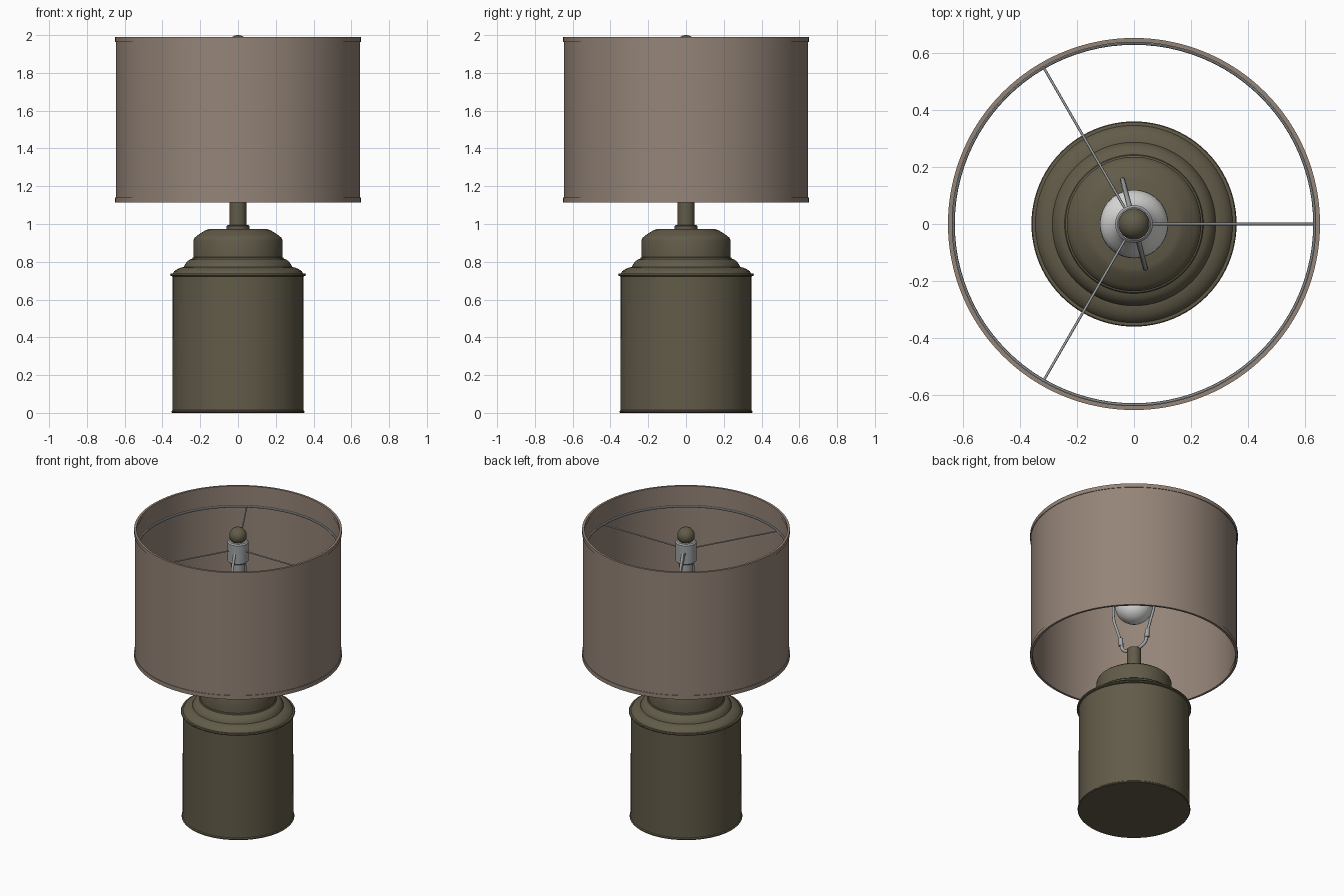
import bpy, bmesh, math
from mathutils import Vector

if "Cube" in bpy.data.objects:
    bpy.data.objects.remove(bpy.data.objects["Cube"])


def material(name, rgb):
    m = bpy.data.materials.new(name)
    m.diffuse_color = (*rgb, 1.0)
    m.use_nodes = True
    m.node_tree.nodes["Principled BSDF"].inputs["Base Color"].default_value = m.diffuse_color
    return m


BRONZE = material("olive bronze", (0.122, 0.105, 0.066))
FABRIC = material("taupe fabric", (0.300, 0.232, 0.188))
METAL = material("grey metal", (0.36, 0.38, 0.39))
GLASS = material("white glass", (0.75, 0.75, 0.73))


def finish(ob, mat, angle=35):
    ob.data.materials.clear()
    ob.data.materials.append(mat)
    bpy.ops.object.select_all(action='DESELECT')
    ob.select_set(True)
    bpy.context.view_layer.objects.active = ob
    bpy.ops.object.shade_smooth_by_angle(angle=math.radians(angle))
    return ob


def lathe(name, profile, mat, closed=False, steps=96):
    """Spin an (r, z) profile around the z axis."""
    bm = bmesh.new()
    vs = [bm.verts.new((r, 0, z)) for r, z in profile]
    edges = [bm.edges.new(p) for p in zip(vs, vs[1:])]
    if closed:
        edges.append(bm.edges.new((vs[-1], vs[0])))
    bmesh.ops.spin(bm, geom=vs + edges, cent=(0, 0, 0), axis=(0, 0, 1),
                   angle=math.tau, steps=steps, use_duplicate=False)
    bmesh.ops.remove_doubles(bm, verts=bm.verts, dist=1e-5)
    bmesh.ops.recalc_face_normals(bm, faces=bm.faces)
    me = bpy.data.meshes.new(name)
    bm.to_mesh(me)
    bm.free()
    ob = bpy.data.objects.new(name, me)
    bpy.context.collection.objects.link(ob)
    return finish(ob, mat)


def wire(name, points, radius, mat, smooth=True):
    """Round wire through the given points, turned into a mesh."""
    cu = bpy.data.curves.new(name, 'CURVE')
    cu.dimensions = '3D'
    cu.bevel_depth = radius
    cu.bevel_resolution = 2
    cu.use_fill_caps = True
    if smooth:
        cu.resolution_u = 8
        sp = cu.splines.new('BEZIER')
        sp.bezier_points.add(len(points) - 1)
        for bp, p in zip(sp.bezier_points, points):
            bp.co = p
            bp.handle_left_type = bp.handle_right_type = 'AUTO'
    else:
        sp = cu.splines.new('POLY')
        sp.points.add(len(points) - 1)
        for q, p in zip(sp.points, points):
            q.co = (*p, 1)
    ob = bpy.data.objects.new(name, cu)
    bpy.context.collection.objects.link(ob)
    bpy.ops.object.select_all(action='DESELECT')
    ob.select_set(True)
    bpy.context.view_layer.objects.active = ob
    bpy.ops.object.convert(target='MESH')
    return finish(bpy.context.object, mat, 60)


# Canister base with rolled rims, stepped shoulder and neck
lathe("base", [
    (0, 0), (0.349, 0), (0.353, 0.004), (0.353, 0.009), (0.347, 0.014),
    (0.346, 0.722), (0.356, 0.725), (0.359, 0.731), (0.356, 0.737),
    (0.345, 0.738), (0.338, 0.750), (0.320, 0.762), (0.300, 0.770),
    (0.286, 0.772), (0.283, 0.782), (0.272, 0.799), (0.257, 0.811),
    (0.243, 0.816), (0.240, 0.822), (0.235, 0.824), (0.235, 0.915),
    (0.230, 0.927), (0.215, 0.940), (0.190, 0.956), (0.172, 0.967),
    (0.155, 0.973), (0.0, 0.975)], BRONZE)

# Stem with collar
lathe("stem", [(0, 0.97), (0.060, 0.97), (0.060, 0.990), (0.055, 0.995),
               (0.045, 0.996), (0.045, 1.16), (0, 1.16)], BRONZE, steps=48)

# Open drum shade and its edge trims
lathe("shade", [(0.647, 1.118), (0.647, 1.988), (0.639, 1.988),
                (0.639, 1.118)], FABRIC, closed=True, steps=128)
for label, z0, z1 in (("bottom", 1.113, 1.140), ("top", 1.963, 1.990)):
    lathe(f"shade_{label}_trim", [(0.651, z0), (0.651, z1), (0.636, z1),
                                  (0.636, z0)], FABRIC, closed=True, steps=128)

# Spider fitter: ring inside the shade and three spokes
lathe("fitter_ring", [(0.634 + 0.007 * math.cos(a), 1.85 + 0.007 * math.sin(a))
                      for a in [i * math.tau / 8 for i in range(8)]],
      METAL, closed=True)
for i in range(3):
    a = math.radians(120 * i)
    d = Vector((math.cos(a), math.sin(a), 0))
    up = Vector((0, 0, 1.85))
    wire(f"fitter_spoke_{i + 1}", [up + d * 0.05, up + d * 0.638],
         0.0045, METAL, smooth=False)

# Finial and socket
lathe("finial", [(0.055 * math.cos(t), 1.945 + 0.055 * math.sin(t))
                 for t in [math.radians(-90 + 12 * i) for i in range(16)]],
      BRONZE, steps=48)
lathe("socket", [(0, 1.91), (0.058, 1.91), (0.066, 1.902), (0.066, 1.775),
                 (0.060, 1.768), (0.045, 1.768), (0.045, 1.69), (0, 1.69)],
      METAL, steps=48)

# Hanging bulb: neck flowing into a globe
globe = [(0.12 * math.cos(t), 1.48 + 0.12 * math.sin(t))
         for t in [math.radians(-90 + 10 * i) for i in range(13)]]
lathe("bulb", globe + [(0.086, 1.568), (0.066, 1.605), (0.052, 1.65),
                       (0.044, 1.70), (0, 1.70)], GLASS, steps=48)

# Harp: saddle, two ferrules and bowed arms, slightly turned
side = Vector((-0.25, 0.968, 0)).normalized()


def at(r, z):
    return side * r + Vector((0, 0, z))


wire("harp_saddle", [at(-0.10, 1.24), at(-0.085, 1.19), at(-0.04, 1.165),
                     at(0.04, 1.165), at(0.085, 1.19), at(0.10, 1.24)],
     0.011, METAL)
for s, label in ((-1, "front"), (1, "back")):
    wire(f"harp_ferrule_{label}", [at(0.10 * s, 1.22), at(0.102 * s, 1.275)],
         0.015, METAL, smooth=False)
    wire(f"harp_arm_{label}", [at(0.10 * s, 1.25), at(0.125 * s, 1.33),
                               at(0.155 * s, 1.43), at(0.158 * s, 1.53),
                               at(0.13 * s, 1.66), at(0.095 * s, 1.77),
                               at(0.055 * s, 1.85)], 0.009, METAL)
